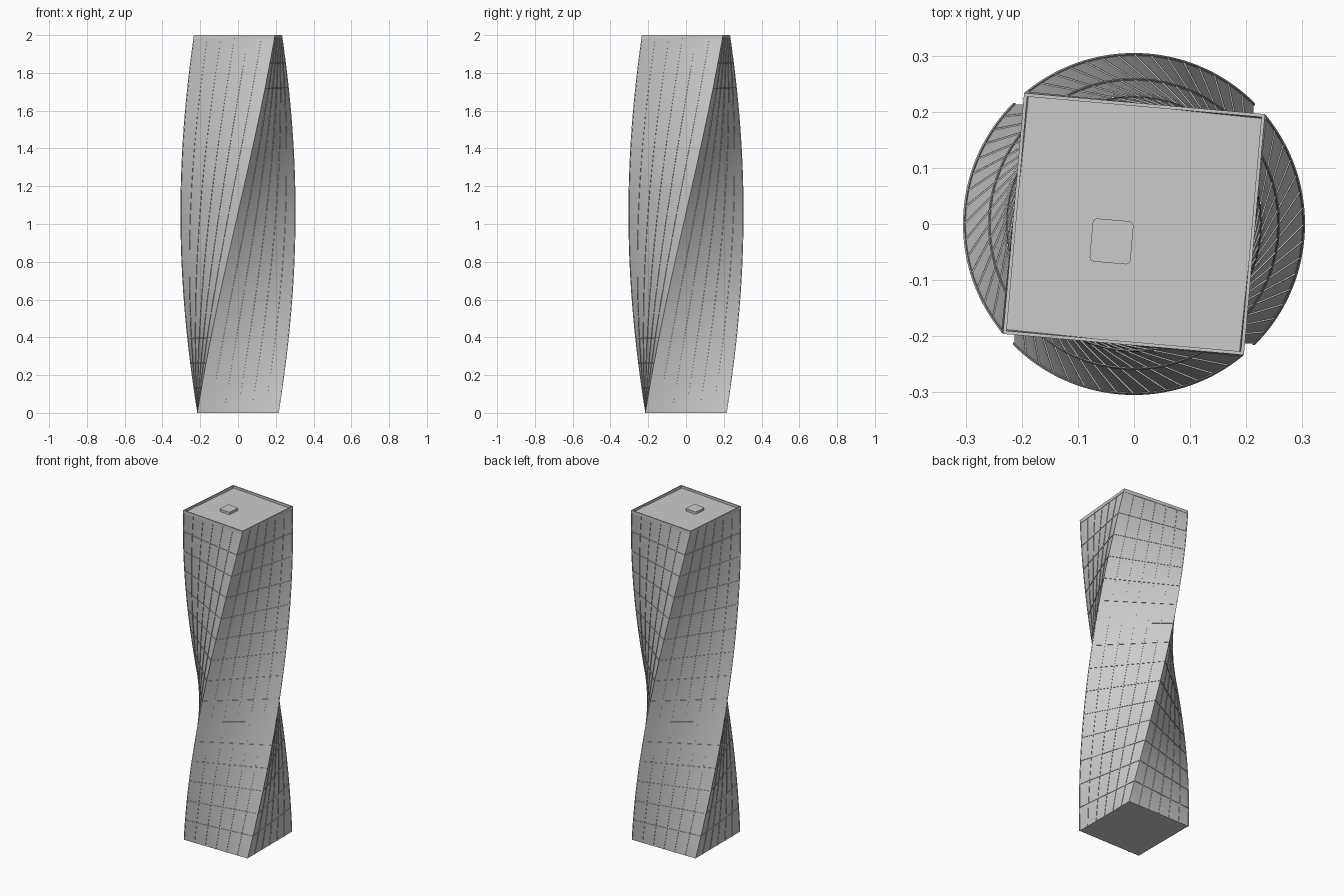
import bpy, bmesh, math
from mathutils import Matrix, Vector

if "Cube" in bpy.data.objects:
    bpy.data.objects.remove(bpy.data.objects["Cube"])

HALF = 0.2155          # half width over the frame
GLASS = 0.2130         # half width of the wall behind the frame
DECK = 1.985           # roof deck height
TOP = 2.0
FLOORS = 15
COLUMNS = 6
TWIST = math.radians(85)
BAR = 0.004            # frame bar width

grey = bpy.data.materials.new("light grey")
grey.use_nodes = True
grey.diffuse_color = (0.6, 0.6, 0.6, 1)
grey.node_tree.nodes["Principled BSDF"].inputs["Base Color"].default_value = (0.6, 0.6, 0.6, 1)


def turned(p, angle):
    return Matrix.Rotation(angle, 2) @ Vector(p)


def square(half, cuts=12):
    """Square outline, counterclockwise, with each side divided."""
    side = [(-half + 2 * half * i / cuts, -half) for i in range(cuts)]
    return [turned(p, math.pi / 2 * k) for k in range(4) for p in side]


def on_all_sides(outline):
    return [[turned(p, math.pi / 2 * k) for p in outline] for k in range(4)]


def twisted_loft(bm, outline, z0, z1, steps):
    """Sweep an outline upward while turning it about the tower axis."""
    rings = []
    for s in range(steps + 1):
        z = z0 + (z1 - z0) * s / steps
        rings.append([bm.verts.new((*turned(p, TWIST * z / TOP), z)) for p in outline])
    n = len(outline)
    for low, high in zip(rings, rings[1:]):
        for i in range(n):
            j = (i + 1) % n
            bm.faces.new((low[i], low[j], high[j], high[i]))
    bm.faces.new(rings[0][::-1])
    bm.faces.new(rings[-1])


def finish(name, bm):
    bmesh.ops.recalc_face_normals(bm, faces=bm.faces)
    mesh = bpy.data.meshes.new(name)
    bm.to_mesh(mesh)
    bm.free()
    mesh.materials.append(grey)
    obj = bpy.data.objects.new(name, mesh)
    bpy.context.collection.objects.link(obj)
    bpy.ops.object.select_all(action='DESELECT')
    obj.select_set(True)
    bpy.context.view_layer.objects.active = obj
    bpy.ops.object.shade_smooth_by_angle(angle=math.radians(30))
    return obj


# Twisted tower wall with its roof deck
bm = bmesh.new()
twisted_loft(bm, square(GLASS), 0, DECK, FLOORS * 4)
finish("tower_body", bm)

# Mullions climbing the four sides, the last one of each side being the corner post
bm = bmesh.new()
for c in range(1, COLUMNS + 1):
    u = min(-HALF + 2 * HALF * c / COLUMNS, HALF - BAR / 2)
    a, b = u - BAR / 2, u + BAR / 2
    bar = [(a, -HALF), (b, -HALF), (b, -HALF + BAR), (a, -HALF + BAR)]
    for outline in on_all_sides(bar):
        twisted_loft(bm, outline, 0, DECK, FLOORS * 4)
finish("mullions", bm)

# Floor bands
bm = bmesh.new()
for f in range(1, FLOORS):
    z = DECK * f / FLOORS
    twisted_loft(bm, square(HALF), z - BAR / 2, z + BAR / 2, 1)
finish("floor_bands", bm)

# Parapet of four mitred walls around the deck
bm = bmesh.new()
inner = HALF - 0.006
wall = [(-HALF, -HALF), (HALF, -HALF), (inner, -inner), (-inner, -inner)]
for outline in on_all_sides(wall):
    twisted_loft(bm, outline, DECK - 0.005, TOP, 1)
finish("parapet", bm)

# Small roof unit with softened corners
bm = bmesh.new()
bmesh.ops.create_cube(bm, size=1)
bmesh.ops.scale(bm, vec=(0.073, 0.077, 0.018), verts=bm.verts)
upright = [e for e in bm.edges if abs(e.verts[0].co.z - e.verts[1].co.z) > 0.01]
bmesh.ops.bevel(bm, geom=upright, offset=0.008, segments=3, affect='EDGES', profile=0.5)
unit = finish("roof_unit", bm)
unit.location = (-0.04, -0.031, DECK + 0.006)
unit.rotation_euler.z = TWIST - math.pi / 2
